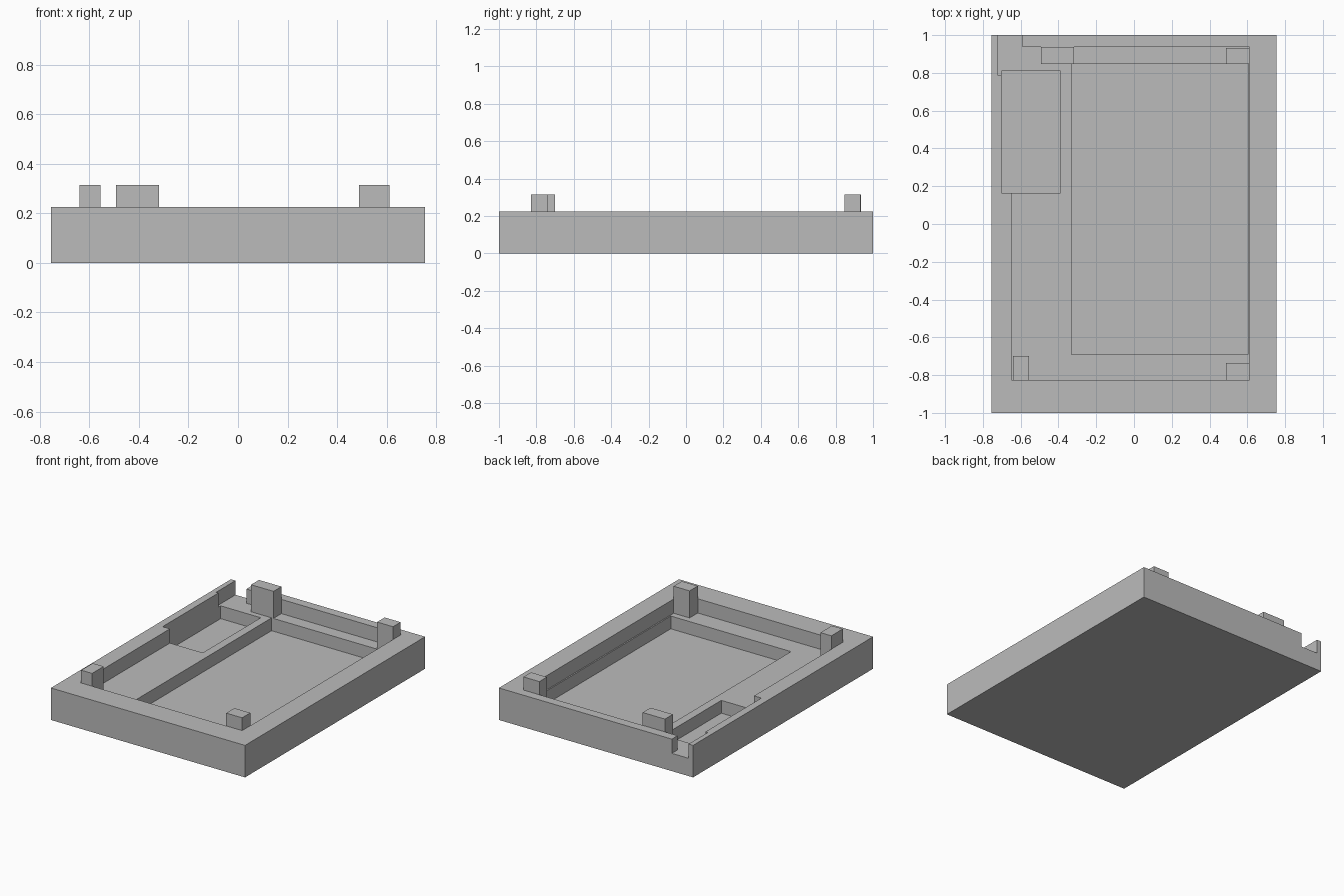
import bpy
import bmesh
from mathutils import Vector

cube = bpy.data.objects.get("Cube")
if cube:
    bpy.data.objects.remove(cube, do_unlink=True)

TOP = 0.225       # rim height
FLOOR = 0.125     # main recess floor
DEEP = 0.035      # floor of the deep wells
POST_TOP = 0.315
ABOVE = 0.4       # cutters end clear of the rim

grey = bpy.data.materials.new("plain grey")
grey.use_nodes = True
COLOUR = (0.5, 0.5, 0.5, 1)
grey.diffuse_color = COLOUR
grey.node_tree.nodes["Principled BSDF"].inputs["Base Color"].default_value = COLOUR


def box(name, x, y, z):
    """Box spanning the given (low, high) ranges."""
    bm = bmesh.new()
    bmesh.ops.create_cube(bm, size=1)
    for v in bm.verts:
        v.co = Vector([(r[0] + r[1]) / 2 + c * (r[1] - r[0])
                       for c, r in zip(v.co, (x, y, z))])
    mesh = bpy.data.meshes.new(name)
    bm.to_mesh(mesh)
    bm.free()
    mesh.materials.append(grey)
    obj = bpy.data.objects.new(name, mesh)
    bpy.context.collection.objects.link(obj)
    return obj


def carve(target, name, x, y, floor):
    """Cut an open-topped recess down to the given floor."""
    cutter = box(name, x, y, (floor, ABOVE))
    cutter.hide_render = True
    mod = target.modifiers.new(name, "BOOLEAN")
    mod.operation = "DIFFERENCE"
    mod.solver = "EXACT"
    mod.object = cutter
    bpy.context.view_layer.objects.active = target
    bpy.ops.object.modifier_apply(modifier=name)
    bpy.data.objects.remove(cutter, do_unlink=True)


# Tray body with its recesses
tray = box("tray", (-0.755, 0.755), (-1, 1), (0, TOP))
carve(tray, "main_recess", (-0.645, 0.612), (-0.828, 0.936), FLOOR)
carve(tray, "cable_channel", (-0.72, -0.59), (0.785, 1.1), FLOOR)
carve(tray, "large_well", (-0.332, 0.603), (-0.692, 0.847), DEEP)
carve(tray, "small_well", (-0.702, -0.39), (0.165, 0.81), DEEP)

# Support posts standing on the recess floor
for name, x, y in (
    ("front_right_post", (-0.64, -0.555), (-0.828, -0.70)),
    ("front_left_post", (0.488, 0.612), (-0.828, -0.737)),
    ("back_right_post", (-0.492, -0.318), (0.848, 0.936)),
    ("back_left_post", (0.488, 0.612), (0.848, 0.932)),
):
    box(name, x, y, (FLOOR, POST_TOP))
